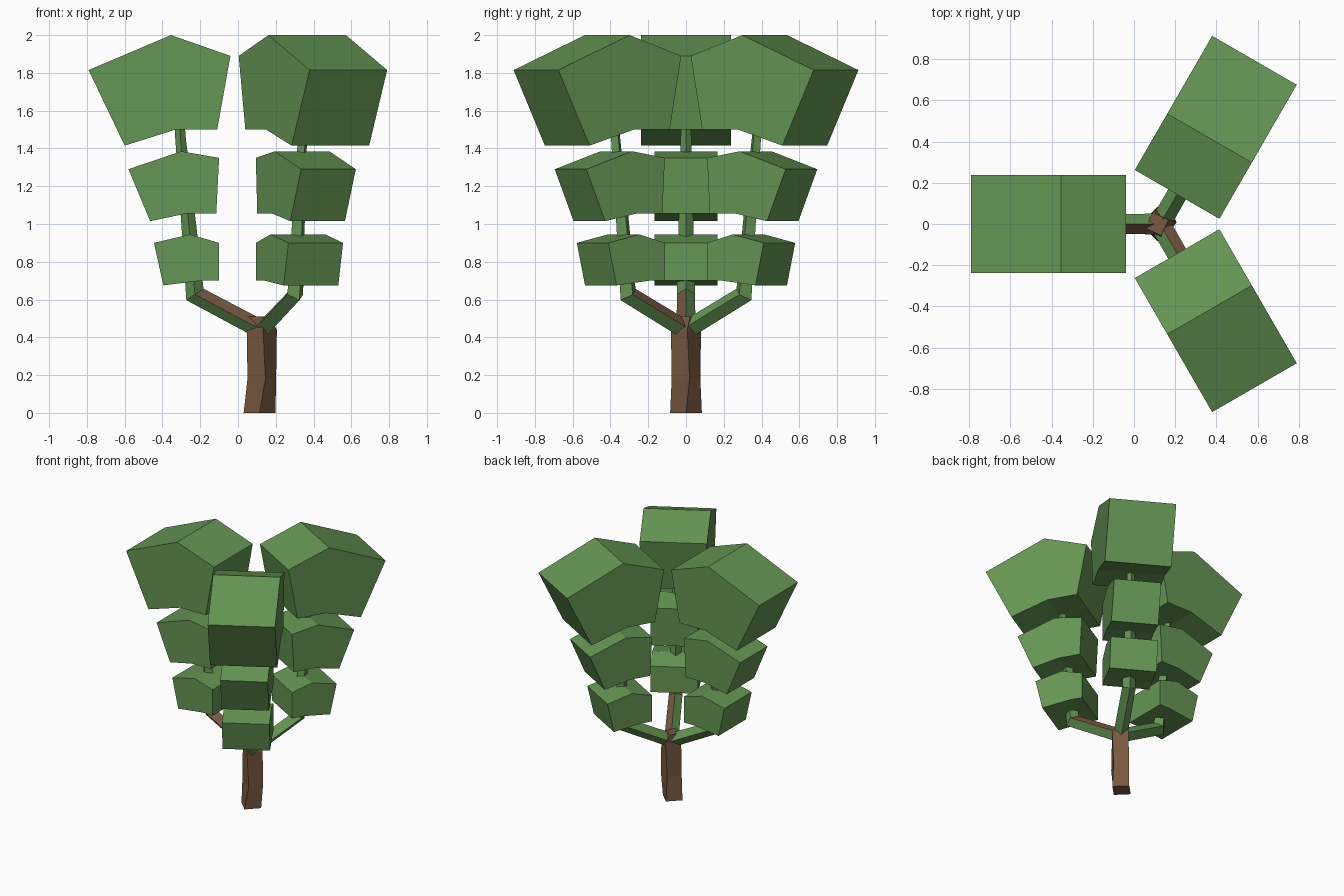
import bpy, bmesh, math
from mathutils import Vector, Matrix

cube = bpy.data.objects.get("Cube")
if cube:
    bpy.data.objects.remove(cube, do_unlink=True)

AXIS = Vector((0.126, 0, 0))  # trunk axis shared by the three limbs


def material(name, rgb):
    m = bpy.data.materials.new(name)
    m.use_nodes = True
    color = (*rgb, 1)
    m.diffuse_color = color
    m.node_tree.nodes["Principled BSDF"].inputs["Base Color"].default_value = color
    return m


GREEN = material("leaf green", (0.13, 0.305, 0.087))
BROWN = material("bark brown", (0.19, 0.10, 0.052))


def finish(name, bm, mats):
    bmesh.ops.recalc_face_normals(bm, faces=bm.faces)
    mesh = bpy.data.meshes.new(name)
    bm.to_mesh(mesh)
    bm.free()
    for m in mats:
        mesh.materials.append(m)
    obj = bpy.data.objects.new(name, mesh)
    bpy.context.collection.objects.link(obj)
    return obj


def loft(bm, rings):
    """Bridge equal rings, cap both ends, return the faces of each segment."""
    loops = [[bm.verts.new(p) for p in ring] for ring in rings]
    n = len(loops[0])
    segments = []
    for a, b in zip(loops, loops[1:]):
        segments.append([bm.faces.new((a[i], a[(i + 1) % n], b[(i + 1) % n], b[i]))
                         for i in range(n)])
    bm.faces.new(loops[0])
    bm.faces.new(loops[-1])
    return segments


def limb_matrix(angle):
    return Matrix.Translation(AXIS) @ Matrix.Rotation(math.radians(angle), 4, 'Z')


def foliage(name, angle, profile, half):
    """Side profile (distance from axis, height) extruded across the limb."""
    bm = bmesh.new()
    loft(bm, [[Vector((r, y, z)) for r, z in profile] for y in (-half, half)])
    bm.transform(limb_matrix(angle))
    finish(name, bm, [GREEN])


def branch(name, angle, path, bark):
    """Diamond section swept along the path with mitred bends."""
    pts = [Vector((r, 0, z)) for r, z, w in path]
    rings = []
    for i, (p, (r, z, w)) in enumerate(zip(pts, path)):
        before = (p - pts[i - 1]).normalized() if i else None
        after = (pts[i + 1] - p).normalized() if i + 1 < len(pts) else None
        before, after = before or after, after or before
        t = (before + after).normalized()
        n = Vector((-t.z, 0, t.x)) * (w / t.dot(after))
        side = Vector((0, w, 0))
        rings.append([p + n, p + side, p - n, p - side])
    bm = bmesh.new()
    segments = loft(bm, rings)
    if bark:
        segments[0][0].material_index = 1
    bm.transform(limb_matrix(angle))
    finish(name, bm, [GREEN, BROWN])


# Trunk: four-sided, slightly twisted, with a narrow cap
bm = bmesh.new()
trunk_rings = []
for z, radius, twist, shift in ((0, 0.084, 0, -0.012), (0.18, 0.078, 14, 0.0),
                                (0.44, 0.08, 5, 0.0), (0.51, 0.06, 20, -0.015)):
    ring = []
    for k in range(4):
        a = math.radians(90 * k + twist)
        ring.append(AXIS + Vector((radius * math.cos(a) + shift, radius * math.sin(a), z)))
    trunk_rings.append(ring)
loft(bm, trunk_rings)
finish("trunk", bm, [BROWN])

# Foliage tiers: profile and half width
TIERS = {
    "lower": ([(0.571, 0.90), (0.381, 0.945), (0.226, 0.90),
               (0.226, 0.70), (0.32, 0.70), (0.521, 0.675)], 0.167),
    "middle": ([(0.706, 1.29), (0.426, 1.385), (0.226, 1.35),
                (0.241, 1.055), (0.40, 1.055), (0.591, 1.015)], 0.167),
    "upper": ([(0.917, 1.815), (0.481, 2.0), (0.166, 1.89),
               (0.236, 1.5), (0.455, 1.5), (0.726, 1.415)], 0.237),
}

# Branch path: distance from axis, height, half width
PATH = [(0.03, 0.455, 0.05), (0.354, 0.627, 0.048), (0.387, 1.0, 0.039),
        (0.43, 1.45, 0.028), (0.44, 1.6, 0.026)]

for side, angle, bark in (("right", 180, True), ("front", 300, True), ("back", 60, False)):
    branch(side + "_branch", angle, PATH, bark)
    for tier, (profile, half) in TIERS.items():
        foliage(f"{side}_{tier}_foliage", angle, profile, half)
